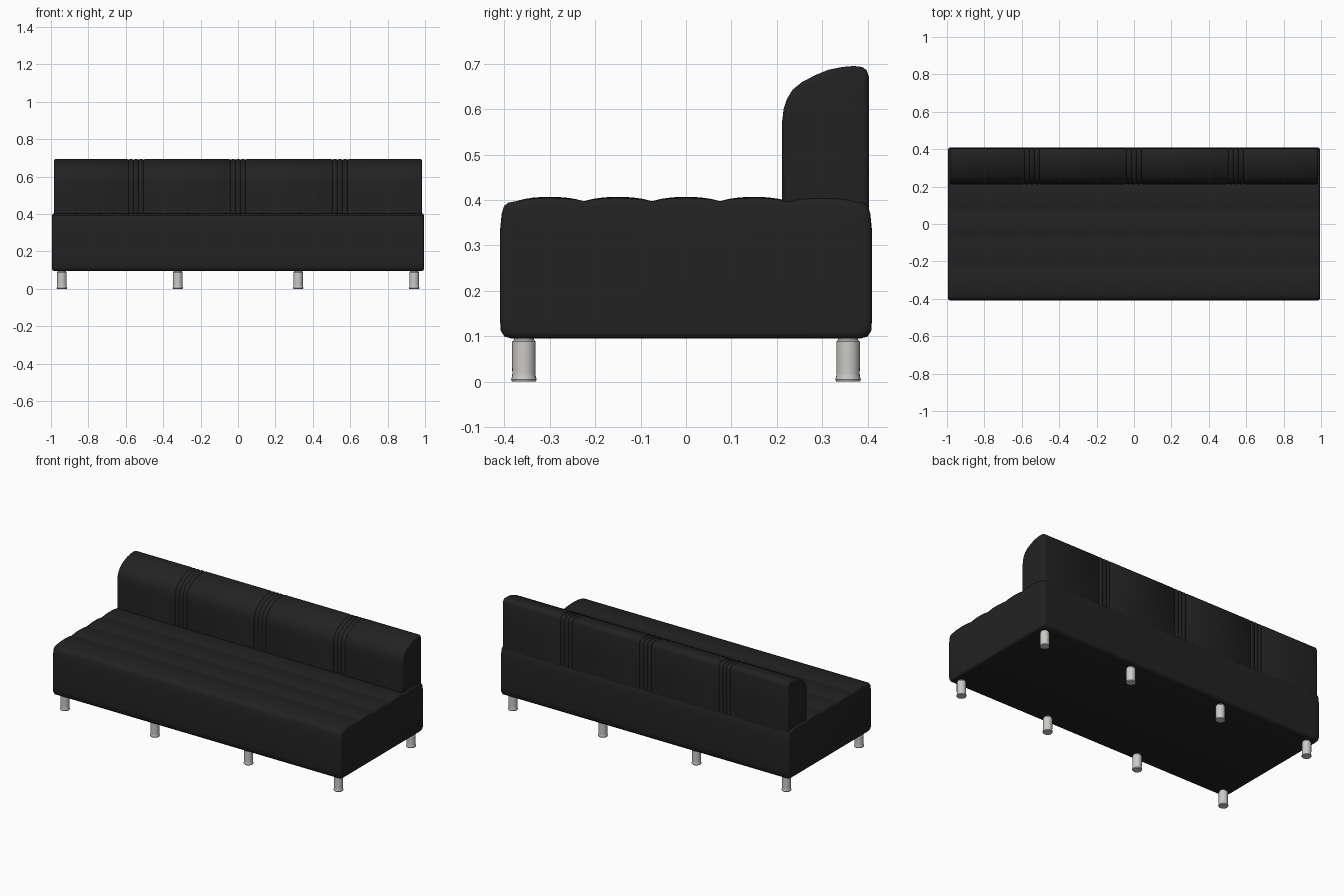
import bpy
import bmesh
from math import sin, cos, pi, radians

default = bpy.data.objects.get("Cube")
if default:
    bpy.data.objects.remove(default)


def material(name, rgb, roughness, metallic=0.0):
    mat = bpy.data.materials.new(name)
    mat.use_nodes = True
    mat.diffuse_color = (*rgb, 1)
    shader = mat.node_tree.nodes["Principled BSDF"]
    shader.inputs["Base Color"].default_value = (*rgb, 1)
    shader.inputs["Roughness"].default_value = roughness
    shader.inputs["Metallic"].default_value = metallic
    return mat


leather = material("black leather", (0.016, 0.016, 0.016), 0.6)
steel = material("brushed steel", (0.6, 0.59, 0.57), 0.5)


def loft(name, rings, mat, angle):
    """Skin a list of equal closed rings and cap both ends."""
    bm = bmesh.new()
    loops = [[bm.verts.new(p) for p in ring] for ring in rings]
    n = len(loops[0])
    for a, b in zip(loops, loops[1:]):
        for i in range(n):
            j = (i + 1) % n
            bm.faces.new((a[i], a[j], b[j], b[i]))
    bm.faces.new(loops[0])
    bm.faces.new(loops[-1])
    bmesh.ops.recalc_face_normals(bm, faces=bm.faces)
    mesh = bpy.data.meshes.new(name)
    bm.to_mesh(mesh)
    bm.free()
    mesh.materials.append(mat)
    obj = bpy.data.objects.new(name, mesh)
    bpy.context.collection.objects.link(obj)
    bpy.ops.object.select_all(action="DESELECT")
    obj.select_set(True)
    bpy.context.view_layer.objects.active = obj
    bpy.ops.object.shade_smooth_by_angle(angle=radians(angle))
    return obj


def stations(half, radius, inner):
    """Positions along x with the inset that rounds each end."""
    arc = [(half - radius * (1 - sin(t * pi / 10)), radius * (1 - cos(t * pi / 10)))
           for t in range(6)]
    edge = half - radius
    body = [(x, 0) for x in sorted(inner) if abs(x) < edge - 0.002]
    return [(-x, d) for x, d in reversed(arc)] + body + list(arc)


def upholstery(name, profile, half, radius, inner, dent=lambda x: 0):
    """Run a y-z profile along x, shrinking it for end rounding and dents."""
    rings = []
    for x, inset in stations(half, radius, inner):
        pts = profile(x)
        ys, zs = [p[0] for p in pts], [p[1] for p in pts]
        cy, cz = (min(ys) + max(ys)) / 2, (min(zs) + max(zs)) / 2
        d = inset + dent(x)
        ky = 1 - 2 * d / (max(ys) - min(ys))
        kz = 1 - 2 * d / (max(zs) - min(zs))
        rings.append([(x, cy + (y - cy) * ky, cz + (z - cz) * kz) for y, z in pts])
    return loft(name, rings, leather, 50)


# Seat block with softly quilted top
def seat_profile(x):
    front = [(-0.385, 0.095), (-0.4, 0.099), (-0.408, 0.112), (-0.41, 0.14),
             (-0.41, 0.33), (-0.406, 0.37), (-0.401, 0.386), (-0.392, 0.394)]
    back = [(-y, z) for y, z in reversed(front)]
    across = abs(sin(pi * x / 0.2)) ** 0.6
    top = []
    for i in range(41):
        y = -0.375 + 0.75 * i / 40
        lobe = abs(sin(pi * (y + 0.375) / 0.15)) ** 0.7
        top.append((y, 0.397 + 0.01 * lobe * (0.6 + 0.4 * across)))
    return front + top + back


upholstery("seat", seat_profile, 0.995, 0.015, [i * 0.02 for i in range(-49, 50)])

# Backrest with three groups of vertical seams
back_shape = [(0.212, 0.38), (0.212, 0.45), (0.212, 0.52), (0.212, 0.575),
              (0.215, 0.6), (0.222, 0.622), (0.235, 0.643), (0.256, 0.66),
              (0.285, 0.675), (0.315, 0.687), (0.345, 0.693), (0.37, 0.695),
              (0.388, 0.693), (0.398, 0.686), (0.403, 0.67), (0.403, 0.53), (0.403, 0.38)]
seams = [c + s for c in (-0.545, 0, 0.545) for s in (-0.04, -0.013, 0.013, 0.04)]


def seam_dent(x):
    return max(0, 0.005 * (1 - min(abs(x - s) for s in seams) / 0.008))


seam_stations = [s + k * 0.004 for s in seams for k in range(-2, 3)]
upholstery("backrest", lambda x: back_shape, 0.985, 0.012, seam_stations, seam_dent)

# Turned metal legs with a flared foot
leg_profile = [(0.026, 0), (0.028, 0.004), (0.026, 0.012), (0.0255, 0.018),
               (0.026, 0.03), (0.026, 0.088), (0.022, 0.092), (0.022, 0.11)]
for side, y in (("front", -0.357), ("back", 0.357)):
    for i, x in enumerate((-0.942, -0.322, 0.322, 0.942)):
        rings = [[(x + r * cos(a * pi / 12), y + r * sin(a * pi / 12), z)
                  for a in range(24)] for r, z in leg_profile]
        loft(f"{side}_leg_{i + 1}", rings, steel, 35)
